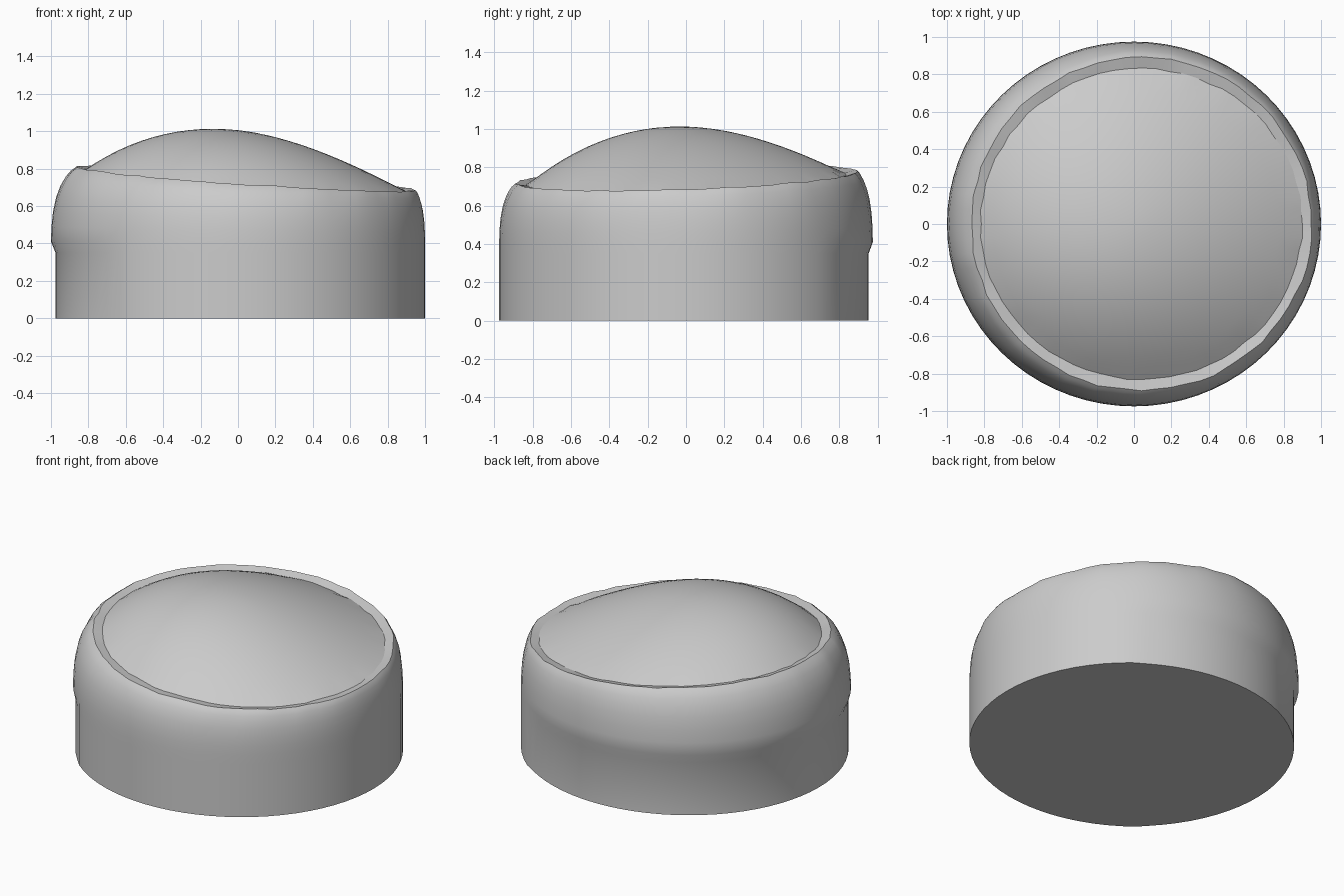
import bpy, bmesh, math, random
from mathutils import Vector

random.seed(4)
SEG = 72

cube = bpy.data.objects.get("Cube")
if cube:
    bpy.data.objects.remove(cube, do_unlink=True)

grey = bpy.data.materials.new("plain grey")
grey.use_nodes = True
colour = (0.6, 0.6, 0.6, 1)
grey.diffuse_color = colour
grey.node_tree.nodes["Principled BSDF"].inputs["Base Color"].default_value = colour

angles = [math.tau * i / SEG for i in range(SEG)]


def rim_height(x, y):
    """Tilted plane that the rim follows."""
    return 0.745 - 0.068 * x + 0.035 * y


def oval(cx, rx, ry):
    return [Vector((cx + rx * math.cos(a), ry * math.sin(a), 0)) for a in angles]


def ragged(ring, lift, amount):
    """Put a ring on the rim plane with a slightly torn edge."""
    out = []
    for p in ring:
        q = p * (1 + random.uniform(-amount, amount))
        q.z = rim_height(q.x, q.y) + lift + random.uniform(-amount, amount) * 0.6
        out.append(q)
    return out


def loft(name, rings, cap_start=False, tip=None):
    bm = bmesh.new()
    loops = [[bm.verts.new(p) for p in ring] for ring in rings]
    for low, high in zip(loops, loops[1:]):
        for i in range(SEG):
            j = (i + 1) % SEG
            bm.faces.new((low[i], low[j], high[j], high[i]))
    if cap_start:
        bm.faces.new(loops[0][::-1])
    if tip:
        top = bm.verts.new(tip)
        for i in range(SEG):
            bm.faces.new((loops[-1][i], loops[-1][(i + 1) % SEG], top))
    mesh = bpy.data.meshes.new(name)
    bm.to_mesh(mesh)
    bm.free()
    obj = bpy.data.objects.new(name, mesh)
    bpy.context.collection.objects.link(obj)
    mesh.materials.append(grey)
    bpy.ops.object.select_all(action="DESELECT")
    obj.select_set(True)
    bpy.context.view_layer.objects.active = obj
    bpy.ops.object.shade_smooth_by_angle(angle=math.radians(30))
    return obj


# Straight base, pinched in on the back right below a shallow ledge
wall = oval(0, 1.0, 0.975)
pinch = [1 - 0.028 * math.sqrt(max(0, math.cos(a - math.radians(140)))) for a in angles]
body = [[Vector((p.x * k, p.y * k, z)) for p, k in zip(wall, pinch)] for z in (0, 0.35)]

# Rounded shoulder rising to the tilted, ragged rim
rim = ragged(oval(0.04, 0.91, 0.89), 0.005, 0.006)
for s, w in ((0, 0), (0.2, 0.02), (0.4, 0.08), (0.6, 0.21), (0.75, 0.38),
             (0.87, 0.59), (0.95, 0.79), (1, 1)):
    ring = []
    for p, r in zip(wall, rim):
        q = p.lerp(r, w)
        q.z = 0.41 + (r.z - 0.41) * s
        ring.append(q)
    body.append(ring)

# Narrow lip running in to the edge of the dome
seat = ragged(oval(0.04, 0.86, 0.83), -0.008, 0.006)
body.append(seat)
loft("body", body, cap_start=True)


# Lopsided dome on the tilted plane
def dome_point(p, t):
    u, v = (p.x - 0.04) / 0.86, p.y / 0.83
    rise = (1 - t * t) * (0.258 - 0.063 * u - 0.055 * v)
    return Vector((p.x, p.y, rim_height(p.x, p.y) - 0.008 * t + rise))


dome = [seat]
STEPS = 14
for n in range(STEPS - 1, 0, -1):
    t = n / STEPS
    dome.append([dome_point(p, t) for p in oval(0.04, 0.86 * t, 0.83 * t)])
loft("dome", dome, tip=dome_point(Vector((0.04, 0, 0)), 0))
